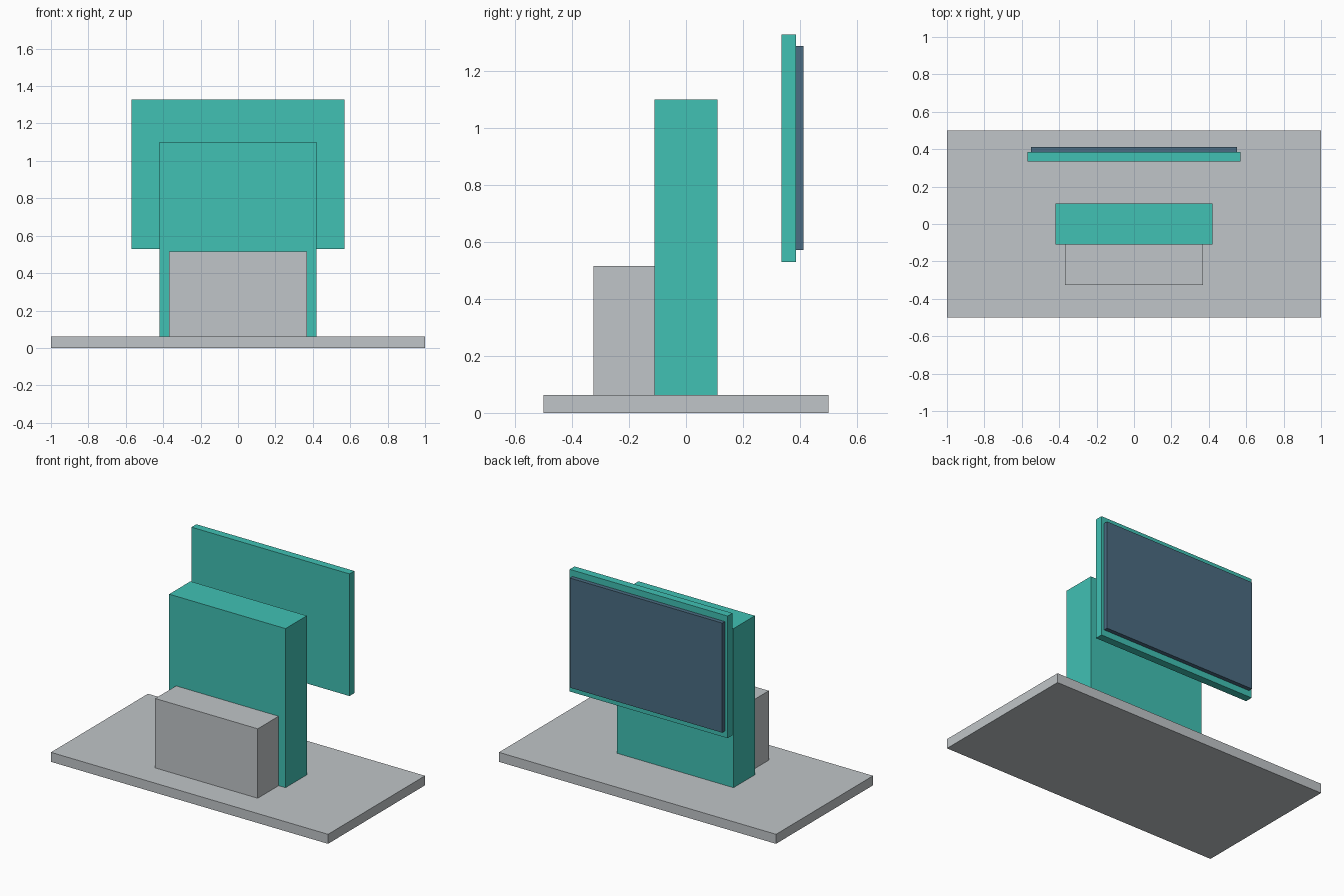
import bpy

if "Cube" in bpy.data.objects:
    bpy.data.objects.remove(bpy.data.objects["Cube"])


def material(name, color):
    mat = bpy.data.materials.new(name)
    mat.diffuse_color = (*color, 1.0)
    mat.use_nodes = True
    mat.node_tree.nodes["Principled BSDF"].inputs["Base Color"].default_value = mat.diffuse_color
    return mat


def box(name, low, high, mat):
    """Add a flat-faced box spanning two opposite corners."""
    centre = [(a + b) / 2 for a, b in zip(low, high)]
    bpy.ops.mesh.primitive_cube_add(size=1, location=centre)
    obj = bpy.context.object
    obj.name = name
    obj.scale = [b - a for a, b in zip(low, high)]
    bpy.ops.object.transform_apply(location=False, rotation=False, scale=True)
    obj.data.materials.append(mat)
    return obj


grey = material("light grey", (0.53, 0.56, 0.58))
teal = material("teal", (0.052, 0.533, 0.456))
slate = material("slate blue", (0.069, 0.150, 0.223))

# Floor slab
box("base", (-1, -0.5, 0), (1, 0.5, 0.062), grey)
# Upright column and the low block in front of it, both set into the slab
box("column", (-0.42, -0.11, 0.03), (0.42, 0.11, 1.10), teal)
box("front_block", (-0.37, -0.325, 0.03), (0.37, -0.11, 0.515), grey)
# Floating panel with the screen on its rear face
box("screen_frame", (-0.57, 0.335, 0.53), (0.57, 0.385, 1.327), teal)
box("screen", (-0.55, 0.38, 0.571), (0.55, 0.412, 1.286), slate)
